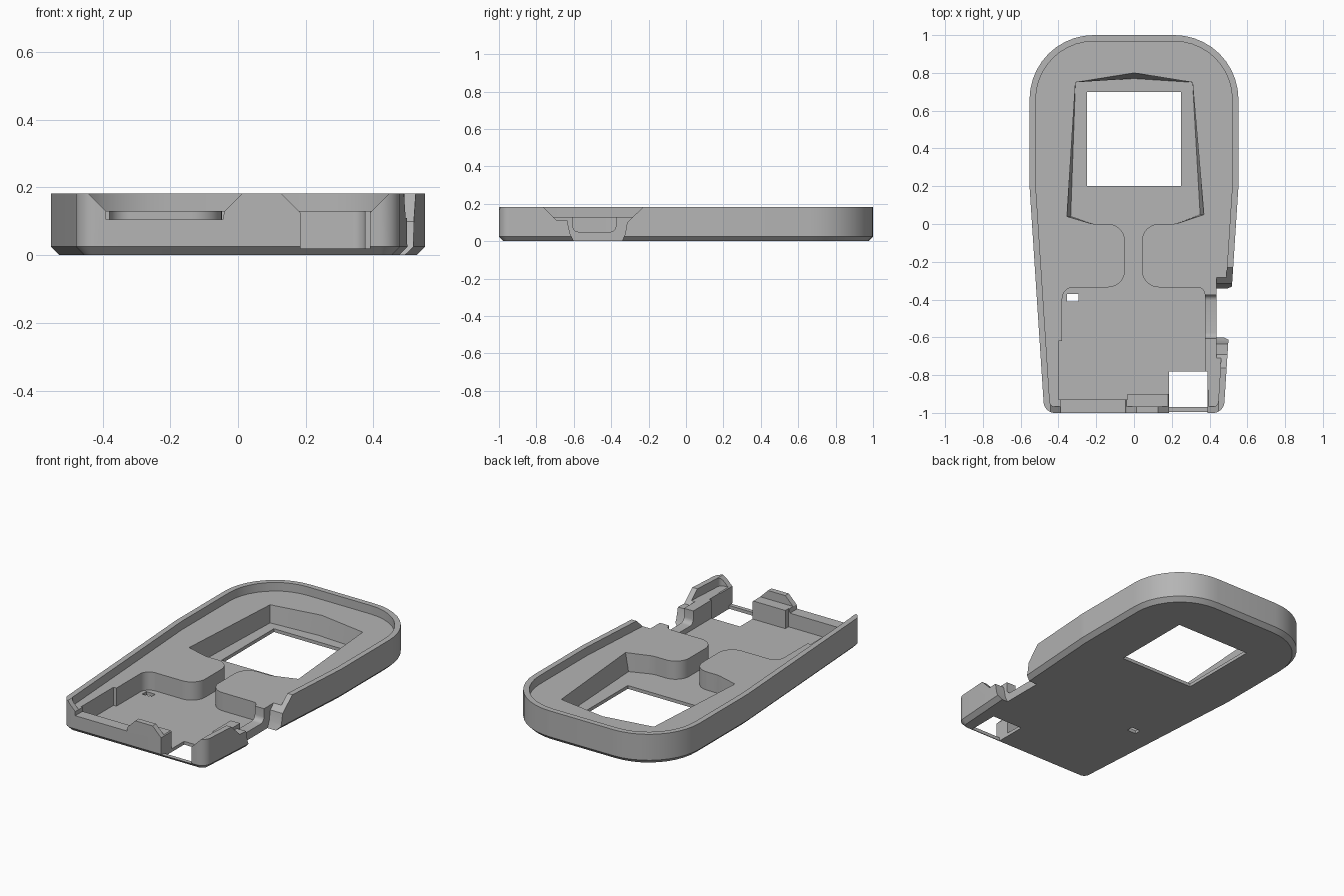
import bpy, bmesh, math
from mathutils import Vector

old = bpy.data.objects.get("Cube")
if old:
    bpy.data.objects.remove(old, do_unlink=True)

grey = bpy.data.materials.new("mid grey plastic")
grey.use_nodes = True
GREY = (0.46, 0.46, 0.46, 1)
grey.diffuse_color = GREY
grey.node_tree.nodes["Principled BSDF"].inputs["Base Color"].default_value = GREY


def rounded(points, steps=10):
    """Turn (x, y, radius) corners into an outline with round corners."""
    out = []
    for i, (x, y, r) in enumerate(points):
        p = Vector((x, y))
        if r == 0:
            out.append(p)
            continue
        a = (Vector(points[i - 1][:2]) - p).normalized()
        b = (Vector(points[(i + 1) % len(points)][:2]) - p).normalized()
        half = a.angle(b) / 2
        centre = p + (a + b).normalized() * r / math.sin(half)
        start = p + a * r / math.tan(half) - centre
        end = p + b * r / math.tan(half) - centre
        sweep = start.angle_signed(end)
        for k in range(steps + 1):
            t = -sweep * k / steps
            c, s = math.cos(t), math.sin(t)
            out.append(centre + Vector((start.x * c - start.y * s, start.x * s + start.y * c)))
    return out


def inset(outline, d):
    """Move a clockwise outline inward by d."""
    out = []
    for i, p in enumerate(outline):
        e = (p - outline[i - 1]).normalized()
        f = (outline[(i + 1) % len(outline)] - p).normalized()
        n, m = Vector((e.y, -e.x)), Vector((f.y, -f.x))
        out.append(p + (n + m) * d / (1 + n.dot(m)))
    return out


def loft(name, rings):
    """Solid through rings of 3D points."""
    bm = bmesh.new()
    loops = [[bm.verts.new(p) for p in ring] for ring in rings]
    n = len(loops[0])
    for lo, hi in zip(loops, loops[1:]):
        for i in range(n):
            bm.faces.new((lo[i], lo[(i + 1) % n], hi[(i + 1) % n], hi[i]))
    bm.faces.new(loops[0])
    bm.faces.new(loops[-1])
    bmesh.ops.recalc_face_normals(bm, faces=bm.faces)
    mesh = bpy.data.meshes.new(name)
    bm.to_mesh(mesh)
    bm.free()
    mesh.materials.append(grey)
    ob = bpy.data.objects.new(name, mesh)
    bpy.context.collection.objects.link(ob)
    return ob


def prism(name, points, lo, hi, axis="z"):
    """Extrude a flat profile along an axis."""
    place = {"z": lambda p, h: (p[0], p[1], h),
             "y": lambda p, h: (p[0], h, p[1]),
             "x": lambda p, h: (h, p[0], p[1])}[axis]
    return loft(name, [[place(p, h) for p in points] for h in (lo, hi)])


def box(name, x0, x1, y0, y1, z0, z1):
    return prism(name, [(x0, y0), (x0, y1), (x1, y1), (x1, y0)], z0, z1)


# Tapered tray body with a chamfered underside
H, LEDGE, FLOOR, TOP = 0.182, 0.13, 0.02, 0.3
outline = rounded([(-0.475, -1, 0.06), (-0.553, 0.2, 0.5), (-0.553, 1, 0.34),
                   (0.553, 1, 0.34), (0.553, 0.2, 0.5), (0.475, -1, 0.06)])
ring = lambda d, z: [(p.x, p.y, z) for p in inset(outline, d)]
body = loft("tray_body", [ring(0.025, 0), ring(0, 0.025), ring(0, H)])

cutters = []
# Shallow recess inside the rim
cutters.append(prism("rim_recess", inset(outline, 0.033), LEDGE, TOP))

# Lower compartment joined to the narrow channel
lower = rounded([(-0.4, -0.93, 0), (-0.4, -0.62, 0), (-0.38, -0.62, 0), (-0.38, -0.335, 0.06),
                 (-0.048, -0.335, 0.09), (-0.048, 0.05, 0), (0.042, 0.05, 0),
                 (0.042, -0.335, 0.09), (0.375, -0.335, 0.04), (0.375, -0.9, 0),
                 (-0.035, -0.9, 0), (-0.035, -0.93, 0)])
cutters.append(prism("lower_compartment", lower, FLOOR, TOP))


# Upper compartment with slightly sloping walls
def upper(dx, apex):
    return rounded([(-0.355 + dx, 0.04, 0), (-0.31, 0.75, 0), (0, apex, 0), (0.31, 0.75, 0),
                    (0.37 - dx, 0.05, 0), (0.22, 0, 0.15), (0.13, 0, 0), (0.042, 0, 0),
                    (0.042, -0.02, 0), (-0.048, -0.02, 0), (-0.048, 0, 0),
                    (-0.14, 0, 0), (-0.22, 0, 0.15)])


cutters.append(loft("upper_compartment", [
    [(p.x, p.y, z) for p in upper(dx, apex)]
    for z, dx, apex in ((FLOOR, 0.02, 0.77), (LEDGE, 0, 0.8), (TOP, 0, 0.8))]))

# Rounded mouths where the channel meets the upper compartment
R = 0.09
for x, side in ((-0.048, -1), (0.042, 1)):
    arc = [(x + side * R * (1 - math.cos(t)), -R + R * math.sin(t))
           for t in (k * math.pi / 20 for k in range(11))]
    tip = [(x + side * R, 0.02), (x - side * 0.02, 0.02), (x - side * 0.02, -R)]
    cutters.append(prism("channel_mouth", arc + tip, FLOOR, TOP))

# Openings through the floor
cutters.append(box("window", -0.25, 0.25, 0.2, 0.7, -0.1, TOP))
cutters.append(box("small_hole", -0.355, -0.295, -0.41, -0.37, -0.1, 0.1))
cutters.append(box("corner_hole", 0.185, 0.39, -0.97, -0.78, -0.1, TOP))

# Notches in the front wall
cutters.append(prism("front_wide_notch", [(-0.47, 0.21), (-0.39, LEDGE), (-0.39, 0.105),
                     (-0.045, 0.105), (-0.04, LEDGE), (0.04, 0.21)], -1.1, -0.92, "y"))
cutters.append(prism("front_deep_notch", [(0.1, 0.21), (0.185, 0.125), (0.185, FLOOR),
                     (0.39, FLOOR), (0.39, 0.125), (0.475, 0.21)], -1.1, -0.88, "y"))

# Side notch with a slot through the inner wall
cutters.append(prism("side_notch", [(-0.79, 0.21), (-0.69, 0.11), (-0.635, 0.11), (-0.62, 0.04),
                     (-0.59, -0.02), (-0.35, -0.02), (-0.325, 0.04), (-0.315, 0.1),
                     (-0.2, 0.21)], 0.437, 0.7, "x"))
slot = rounded([(-0.605, TOP, 0), (-0.375, TOP, 0), (-0.375, 0.05, 0.03), (-0.605, 0.05, 0.03)][::-1], 5)
cutters.append(prism("side_slot", slot, 0.36, 0.5, "x"))

# Cut everything out of the body
bpy.context.view_layer.objects.active = body
for cutter in cutters:
    mod = body.modifiers.new(cutter.name, "BOOLEAN")
    mod.operation, mod.solver, mod.object = "DIFFERENCE", "EXACT", cutter
    bpy.ops.object.modifier_apply(modifier=mod.name)
    bpy.data.objects.remove(cutter, do_unlink=True)

bpy.ops.object.select_all(action="DESELECT")
body.select_set(True)
bpy.ops.object.shade_smooth_by_angle(angle=math.radians(25))
